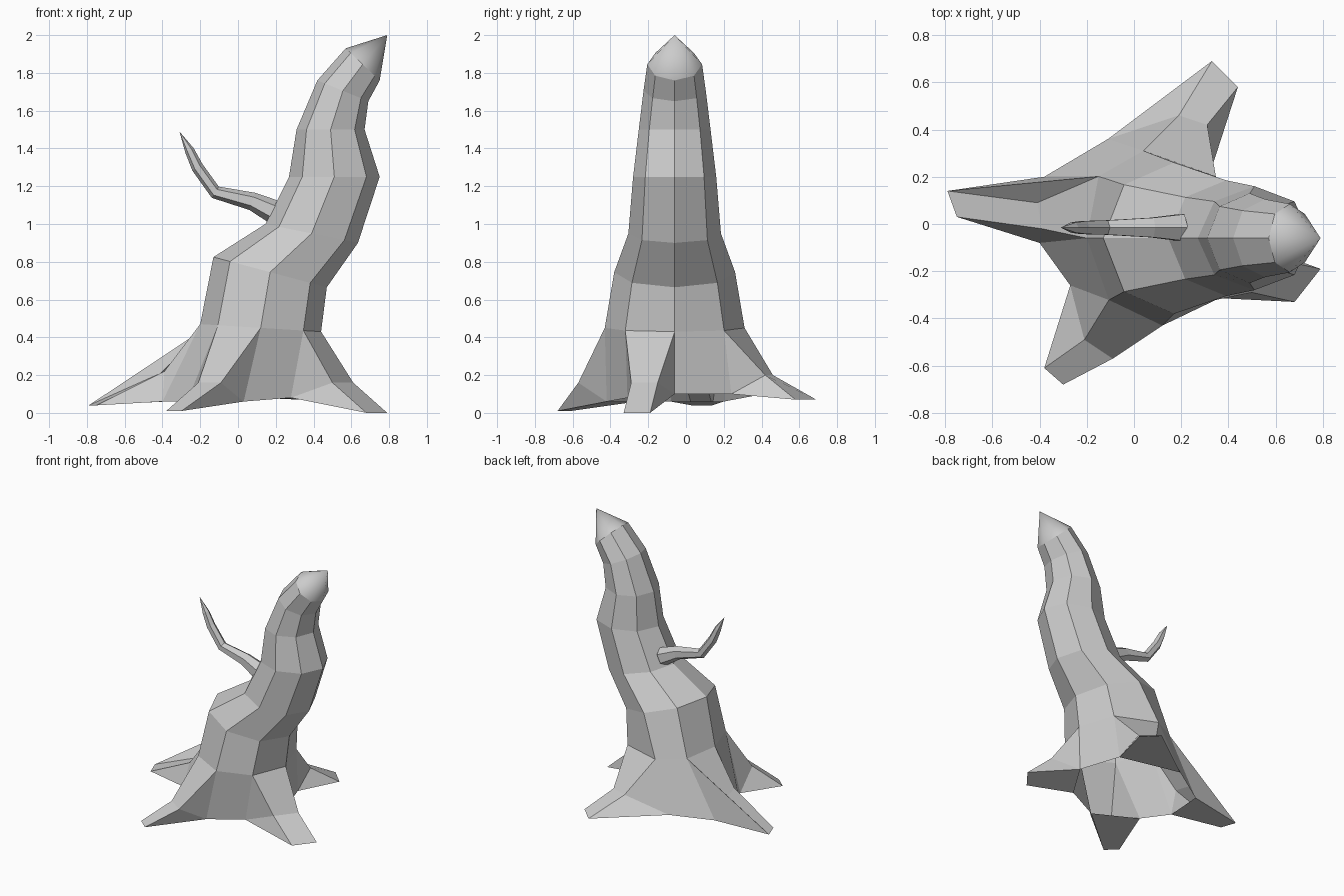
import bpy, bmesh
from math import cos, sin, tau
from mathutils import Vector

if "Cube" in bpy.data.objects:
    bpy.data.objects.remove(bpy.data.objects["Cube"])

N = 8


def finish(bm, name):
    bmesh.ops.recalc_face_normals(bm, faces=bm.faces)
    me = bpy.data.meshes.new(name)
    bm.to_mesh(me)
    bm.free()
    ob = bpy.data.objects.new(name, me)
    bpy.context.collection.objects.link(ob)
    return ob


def bridge(bm, a, b, skip=()):
    n = len(a)
    for i in range(n):
        if i not in skip:
            bm.faces.new((a[i], a[(i + 1) % n], b[(i + 1) % n], b[i]))


# Trunk: tilted octagon rings (centre x, centre z, x radius, y radius, left-side rise)
trunk_rings = [
    (0.12, 0.45, 0.32, 0.37, 0.02),
    (0.17, 0.745, 0.30, 0.32, 0.08),
    (0.39, 0.95, 0.245, 0.245, 0.05),
    (0.51, 1.25, 0.24, 0.22, 0.0),
    (0.49, 1.50, 0.18, 0.19, 0.0),
    (0.555, 1.705, 0.135, 0.165, 0.055),
    (0.66, 1.845, 0.09, 0.145, 0.085),
]
bm = bmesh.new()
rings = []
for cx, cz, rx, ry, rise in trunk_rings:
    ring = []
    for i in range(N):
        a = tau * i / N
        ring.append(bm.verts.new((cx + rx * cos(a), -0.06 + ry * sin(a), cz - rise * cos(a))))
    rings.append(ring)
# uneven back of the lowest ring
rings[0][2].co.x = 0.04
rings[0][3].co.x = -0.15

# Ground ring, open underneath
base = [bm.verts.new(p) for p in (
    (0.43, -0.06, 0.10), (0.33, 0.24, 0.10), (-0.11, 0.36, 0.09), (-0.38, 0.20, 0.06),
    (-0.40, -0.08, 0.06), (-0.27, -0.26, 0.06), (0.03, -0.42, 0.06), (0.28, -0.31, 0.08))]
roots = {1: [((0.31, 0.42, 0.20), (0.44, 0.58, 0.07)), ((0.19, 0.46, 0.20), (0.33, 0.69, 0.07))],
         3: [((-0.41, 0.09, 0.21), (-0.79, 0.14, 0.04)), ((-0.39, -0.02, 0.22), (-0.75, 0.03, 0.04))],
         5: [((-0.21, -0.49, 0.16), (-0.38, -0.61, 0.01)), ((-0.09, -0.57, 0.16), (-0.30, -0.68, 0.01))],
         7: [((0.50, -0.29, 0.16), (0.68, -0.33, 0.0)), ((0.61, -0.15, 0.16), (0.79, -0.19, 0.0))]}
bridge(bm, base, rings[0], skip=roots)
for a, b in zip(rings, rings[1:]):
    bridge(bm, a, b)

# Roots: each grows from every second side of the trunk foot
for i, sides in roots.items():
    j = (i + 1) % N
    mid = [bm.verts.new(s[0]) for s in sides]
    tip = [bm.verts.new(s[1]) for s in sides]
    top, foot = (rings[0][i], rings[0][j]), (base[i], base[j])
    bm.faces.new((top[0], top[1], mid[1], mid[0]))
    bm.faces.new((mid[0], mid[1], tip[1], tip[0]))
    bm.faces.new((tip[0], tip[1], foot[1], foot[0]))
    for k in (0, 1):
        if i == 3 and k == 0:
            bm.faces.new((top[k], mid[k], tip[k]))
            bm.faces.new((top[k], tip[k], foot[k]))
        else:
            bm.faces.new((top[k], mid[k], foot[k]))
            bm.faces.new((mid[k], tip[k], foot[k]))

# Smooth pointed cap
apex = bm.verts.new((0.79, -0.06, 2.0))
for i in range(N):
    f = bm.faces.new((rings[-1][i], rings[-1][(i + 1) % N], apex))
    f.smooth = True
finish(bm, "trunk_and_roots")

# Branch: hexagonal rings swept along a bent path, ending in a point
path = [(0.20, 1.06, 0.065), (0.075, 1.12, 0.048), (-0.12, 1.168, 0.035), (-0.215, 1.30, 0.032),
        (-0.257, 1.39, 0.025), (-0.31, 1.49, 0.0)]
pts = [Vector((x, -0.015, z)) for x, z, r in path]
bm = bmesh.new()
prev = None
for k in range(len(path) - 1):
    d = (pts[k + 1] - pts[max(k - 1, 0)]).normalized()
    side = Vector((0, 1, 0))
    up = side.cross(d)
    r = path[k][2]
    ring = [bm.verts.new(pts[k] + r * (cos(tau * i / 6) * up + sin(tau * i / 6) * side)) for i in range(6)]
    if prev:
        bridge(bm, prev, ring)
    else:
        bm.faces.new(ring)
    prev = ring
end = bm.verts.new(pts[-1])
for i in range(6):
    bm.faces.new((prev[i], prev[(i + 1) % 6], end))
finish(bm, "branch")
